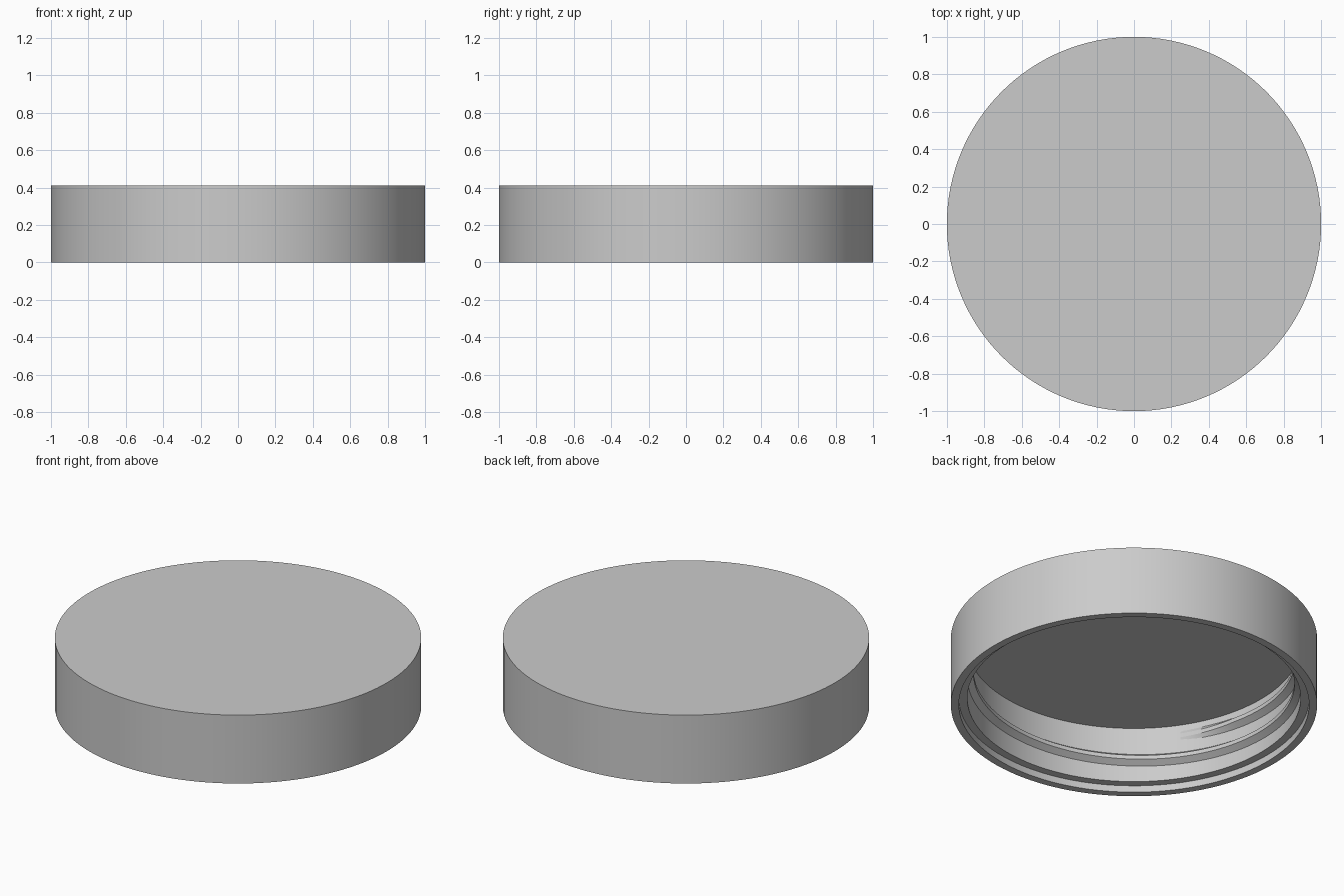
import bpy, bmesh, math

if "Cube" in bpy.data.objects:
    bpy.data.objects.remove(bpy.data.objects["Cube"], do_unlink=True)

SEGMENTS = 128
WALL = 0.91        # inner wall radius
CEILING = 0.375    # height of the underside of the top

grey = bpy.data.materials.new("light_grey")
grey.use_nodes = True
colour = (0.6, 0.6, 0.6, 1)
grey.diffuse_color = colour
grey.node_tree.nodes["Principled BSDF"].inputs["Base Color"].default_value = colour


def finish(name, bm):
    bmesh.ops.recalc_face_normals(bm, faces=bm.faces)
    mesh = bpy.data.meshes.new(name)
    bm.to_mesh(mesh)
    bm.free()
    obj = bpy.data.objects.new(name, mesh)
    bpy.context.collection.objects.link(obj)
    mesh.materials.append(grey)
    bpy.ops.object.select_all(action="DESELECT")
    obj.select_set(True)
    bpy.context.view_layer.objects.active = obj
    bpy.ops.object.shade_smooth_by_angle(angle=math.radians(20))
    return obj


def ring(bm, angle, points):
    return [bm.verts.new((r * math.cos(angle), r * math.sin(angle), z)) for r, z in points]


def skin(bm, a, b, closed):
    n = len(a)
    for i in range(n if closed else n - 1):
        j = (i + 1) % n
        bm.faces.new((a[i], a[j], b[j], b[i]))


# Cap shell: outer wall, bottom rim, seat ledge, inner wall; flat discs close it
bm = bmesh.new()
profile = [(1, 0.412), (1, 0), (0.956, 0), (0.956, 0.04), (WALL, 0.04), (WALL, CEILING)]
rings = [ring(bm, math.tau * s / SEGMENTS, profile) for s in range(SEGMENTS)]
for s in range(SEGMENTS):
    skin(bm, rings[s], rings[(s + 1) % SEGMENTS], False)
bm.faces.new([r[0] for r in rings])
bm.faces.new([r[-1] for r in rings])
finish("cap_shell", bm)

# Screw thread: tapered ridge winding up the inner wall, fading out at both ends
bm = bmesh.new()
TURNS, PITCH, START = 1.6, 0.14, 0.085
steps = int(TURNS * SEGMENTS)
path = []
for s in range(steps + 1):
    fade = min(1, s / 8, (steps - s) / 8)
    depth = 0.004 + 0.03 * fade
    z = START + PITCH * s / SEGMENTS
    section = [(WALL + 0.005, z - 0.04), (WALL - depth, z - 0.012),
               (WALL - depth, z + 0.012), (WALL + 0.005, z + 0.04)]
    path.append(ring(bm, math.tau * s / SEGMENTS, section))
for a, b in zip(path, path[1:]):
    skin(bm, a, b, True)
bm.faces.new(path[0])
bm.faces.new(path[-1])
finish("screw_thread", bm)
